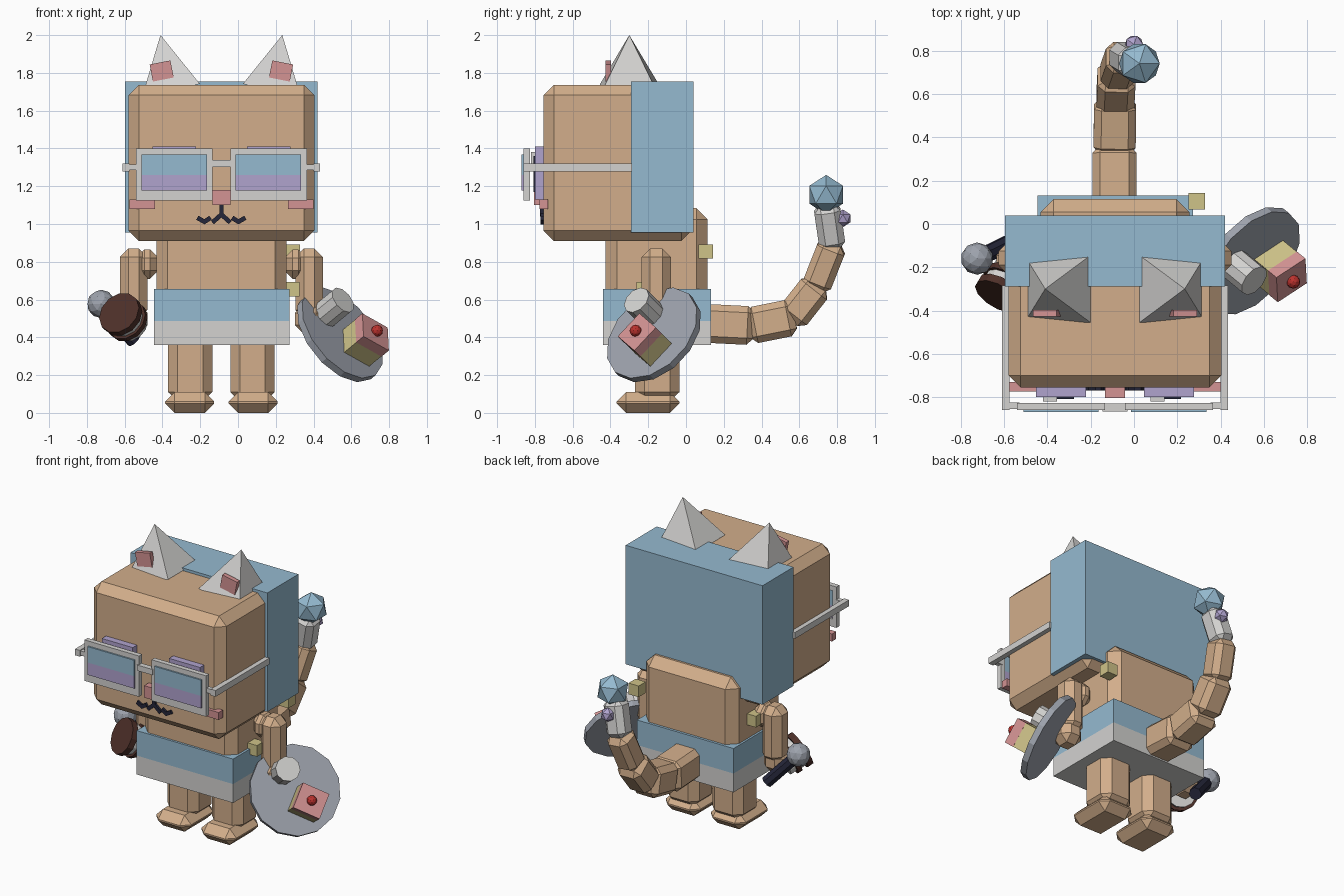
import bpy, bmesh, math
from mathutils import Matrix, Vector

if "Cube" in bpy.data.objects:
    bpy.data.objects.remove(bpy.data.objects["Cube"])

C = -0.088          # centre plane of the body


def material(name, hexcol):
    def lin(v):
        v /= 255
        return v / 12.92 if v <= 0.04045 else ((v + 0.055) / 1.055) ** 2.4
    m = bpy.data.materials.new(name)
    m.diffuse_color = [lin(int(hexcol[i:i + 2], 16)) for i in (0, 2, 4)] + [1]
    m.use_nodes = True
    m.node_tree.nodes["Principled BSDF"].inputs["Base Color"].default_value = m.diffuse_color
    return m


TAN = material("tan fur", "D2AE8B")
BLUE = material("soft blue", "95BAD0")
WHITE = material("off white", "D3D2D0")
PINK = material("pink", "D39393")
PURPLE = material("lilac", "B0A3CE")
YELLOW = material("straw yellow", "CFC389")
GREY = material("steel grey", "9DA2AC")
NAVY = material("dark navy", "25263A")
BROWN = material("dark brown", "4E3029")
RED = material("red", "BC322E")


def finish(name, bm, mat, mtx):
    bmesh.ops.transform(bm, matrix=mtx, verts=bm.verts)
    bmesh.ops.recalc_face_normals(bm, faces=bm.faces)
    me = bpy.data.meshes.new(name)
    bm.to_mesh(me)
    bm.free()
    me.materials.append(mat)
    ob = bpy.data.objects.new(name, me)
    bpy.context.collection.objects.link(ob)
    return ob


def block(name, size, mat, mtx, bevel=0):
    bm = bmesh.new()
    bmesh.ops.create_cube(bm, size=1)
    bmesh.ops.scale(bm, vec=size, verts=bm.verts)
    if bevel:
        bmesh.ops.bevel(bm, geom=bm.edges[:], offset=bevel, segments=1,
                        affect='EDGES', profile=0.5)
    return finish(name, bm, mat, mtx)


def box(name, x, y, z, mat, bevel=0):
    lo, hi = Vector((x[0], y[0], z[0])), Vector((x[1], y[1], z[1]))
    return block(name, hi - lo, mat, Matrix.Translation((lo + hi) / 2), bevel)


def pair(name, x, y, z, mat, bevel=0):
    """Box given on the -x side plus its mirror image about the body centre."""
    box(name + "_a", x, y, z, mat, bevel)
    box(name + "_b", (2 * C - x[1], 2 * C - x[0]), y, z, mat, bevel)


def cone(name, r1, r2, h, sides, mat, mtx):
    bm = bmesh.new()
    bmesh.ops.create_cone(bm, cap_ends=True, segments=sides, radius1=r1, radius2=r2, depth=h)
    return finish(name, bm, mat, mtx)


def ball(name, c, r, mat, sub=1):
    bm = bmesh.new()
    bmesh.ops.create_icosphere(bm, subdivisions=sub, radius=r)
    return finish(name, bm, mat, Matrix.Translation(c))


def frame(c, z, x=(1, 0, 0)):
    """Matrix at c with local z along z and local x near x."""
    z = Vector(z).normalized()
    y = z.cross(Vector(x)).normalized()
    m = Matrix((y.cross(z), y, z)).transposed().to_4x4()
    return Matrix.Translation(c) @ m


def bar(name, a, b, w, mat, bevel=0, extra=0.0):
    """Square bar from a to b."""
    a, b = Vector(a), Vector(b)
    return block(name, (w, w, (b - a).length + extra), mat, frame((a + b) / 2, b - a,
                 (1, 0, 0) if abs((b - a).normalized().x) < 0.9 else (0, 1, 0)), bevel)


# Head and hood
box("head", (-0.58, 0.404), (-0.755, 0.03), (0.91, 1.737), TAN, 0.055)
box("hood", (-0.597, 0.421), (-0.29, 0.04), (0.955, 1.755), BLUE)

# Ears lean outward, with pink inner plates
for s in (-1, 1):
    rot = Matrix.Rotation(s * 0.194, 4, 'Y')
    quarter = Matrix.Rotation(math.pi / 4, 4, 'Z')
    cone("ear", 0.219, 0, 0.294, 4, WHITE,
         Matrix.Translation((C + s * 0.294, -0.30, 1.856)) @ rot @ quarter)
    block("inner_ear", (0.112, 0.03, 0.092), PINK,
          Matrix.Translation((C + s * 0.316, -0.412, 1.81)) @ rot)

# Eyes behind the glasses
pair("eye", (-0.453, -0.223), (-0.80, -0.74), (1.13, 1.41), PURPLE)
for x in (-0.42, 0.076):
    box("pupil", (x + 0.03, x + 0.142), (-0.808, -0.79), (1.17, 1.36), NAVY)
    box("eye_highlight", (x, x + 0.065), (-0.82, -0.79), (1.29, 1.38), WHITE)

# Glasses
FY = (-0.86, -0.827)
pair("glasses_rim_top", (-0.54, -0.135), FY, (1.367, 1.40), WHITE)
pair("glasses_rim_bottom", (-0.54, -0.135), FY, (1.125, 1.177), WHITE)
pair("glasses_rim_outer", (-0.54, -0.51), FY, (1.177, 1.367), WHITE)
pair("glasses_rim_inner", (-0.163, -0.135), FY, (1.177, 1.367), WHITE)
pair("lens_upper", (-0.51, -0.163), (-0.87, -0.84), (1.26, 1.367), BLUE)
pair("lens_lower", (-0.51, -0.163), (-0.87, -0.84), (1.177, 1.26), PURPLE)
box("glasses_bridge", (-0.146, -0.03), (-0.867, -0.83), (1.302, 1.34), WHITE)
pair("glasses_hinge", (-0.58, -0.53), (-0.855, -0.825), (1.285, 1.315), WHITE)
pair("glasses_temple", (-0.611, -0.575), (-0.86, -0.285), (1.278, 1.32), WHITE)

# Nose, cheeks and mouth
box("nose", (-0.135, -0.041), (-0.805, -0.74), (1.10, 1.18), PINK)
pair("cheek", (-0.575, -0.44), (-0.775, -0.73), (1.08, 1.13), PINK)
box("mouth_stem", (-0.099, -0.077), (-0.772, -0.745), (1.04, 1.10), NAVY)
for s in (-1, 1):
    pts = [(0.0, 1.05), (0.043, 1.012), None, (0.062, 1.03), (0.09, 1.012), (0.122, 1.03)]
    for p, q in zip(pts, pts[1:]):
        if p and q:
            bar("mouth_stroke", (C + s * p[0], -0.758, p[1]), (C + s * q[0], -0.758, q[1]),
                0.024, NAVY, extra=0.012)

# Body and shorts
box("body", (-0.432, 0.256), (-0.425, 0.115), (0.40, 1.085), TAN, 0.06)
box("shorts", (-0.446, 0.272), (-0.44, 0.132), (0.487, 0.655), BLUE)
box("shorts_hem", (-0.446, 0.272), (-0.44, 0.132), (0.36, 0.487), WHITE)

# Legs and feet
pair("leg", (-0.37, -0.136), (-0.27, -0.035), (0.06, 0.45), TAN, 0.05)
pair("foot", (-0.386, -0.126), (-0.367, -0.035), (0.0, 0.11), TAN, 0.05)

# Arms
pair("shoulder", (-0.54, -0.42), (-0.23, -0.08), (0.71, 0.865), TAN, 0.045)
pair("arm", (-0.626, -0.48), (-0.235, -0.08), (0.50, 0.87), TAN, 0.045)
pair("hand", (-0.635, -0.478), (-0.26, -0.10), (0.42, 0.575), TAN, 0.045)

# Yellow studs at the shoulders
for c in ((0.29, 0.105, 0.855), (0.288, -0.225, 0.655), (-0.46, -0.07, 0.785)):
    block("stud", (0.075, 0.075, 0.075), YELLOW, Matrix.Translation(c))

# Plate held in one hand, carrying a cup and a cake slice
N = Vector((0.65, -0.535, 0.535)).normalized()
U = (0.76, 0.495, -0.424)
plate = Vector((0.54, -0.17, 0.413))
cone("plate", 0.285, 0.285, 0.04, 14, GREY, frame(plate, N, U))
cone("plate_cup", 0.078, 0.078, 0.14, 10, WHITE, frame(Vector((0.51, -0.225, 0.56)), N, U))
cake = Vector((0.6125, -0.165, 0.333))
block("cake_base", (0.175, 0.165, 0.10), YELLOW, frame(cake + N * 0.07, N, U))
block("cake_icing", (0.177, 0.167, 0.06), PINK, frame(cake + N * 0.148, N, U))
ball("cherry", cake + N * 0.19, 0.032, RED, 2)

# Brown drum with white bands held in the other hand
A = Vector((-0.45, -0.77, 0.45)).normalized()
front = Vector((-0.63, -0.335, 0.53))
for name, r, d, h, m in (("drum_front", 0.118, 0.02, 0.04, BROWN),
                         ("drum_band", 0.10, 0.06, 0.04, WHITE),
                         ("drum_middle", 0.115, 0.095, 0.03, BROWN),
                         ("drum_back", 0.095, 0.13, 0.04, WHITE)):
    cone(name, r, r, h, 12, m, frame(front - A * d, A))

# Short rod with a knob
rod_a, rod_b = Vector((-0.55, -0.075, 0.38)), Vector((-0.725, -0.16, 0.577))
cone("rod", 0.04, 0.04, (rod_b - rod_a).length, 8, NAVY,
     frame((rod_a + rod_b) / 2, rod_b - rod_a))
ball("rod_knob", rod_b, 0.075, GREY, 2)

# Tail curling upward, with a pale last segment and round tips
path = [(-0.09, 0.08, 0.475), (-0.09, 0.345, 0.462), (-0.087, 0.56, 0.505),
        (-0.08, 0.69, 0.67), (-0.05, 0.775, 0.885), (0.0, 0.745, 1.09)]
widths = (0.205, 0.195, 0.175, 0.155, 0.14)
for i, w in enumerate(widths):
    bar("tail_segment", path[i], path[i + 1], w, WHITE if i == 4 else TAN, 0.035, 0.03)
ball("tail_tip", (0.025, 0.742, 1.155), 0.105, BLUE)
ball("tail_bead", (0.0, 0.83, 1.03), 0.047, PURPLE)
